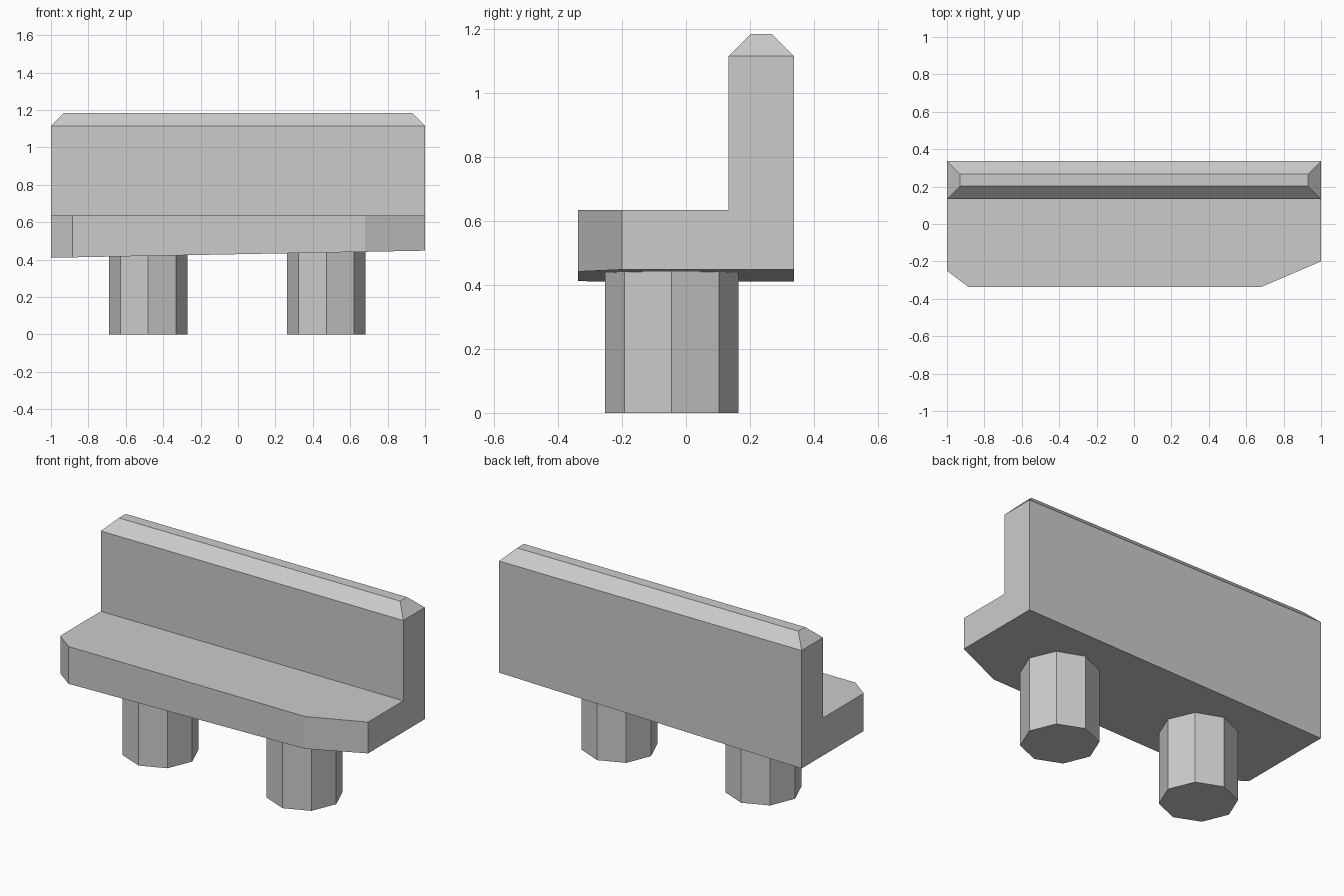
import bpy
import bmesh
from mathutils import Matrix, Vector

cube = bpy.data.objects.get("Cube")
if cube:
    bpy.data.objects.remove(cube, do_unlink=True)

GREY = (0.6, 0.6, 0.6, 1)
grey = bpy.data.materials.new("plain grey")
grey.use_nodes = True
grey.diffuse_color = GREY
grey.node_tree.nodes["Principled BSDF"].inputs["Base Color"].default_value = GREY

SEAT_TOP, BACK_TOP = 0.635, 1.185
BACK_FRONT = 0.133
CHAMFER = 0.07


def underside(x):
    """Height of the gently sloping underside."""
    return 0.429 + 0.019 * x


def finish(bm, name):
    bmesh.ops.recalc_face_normals(bm, faces=bm.faces)
    mesh = bpy.data.meshes.new(name)
    bm.to_mesh(mesh)
    bm.free()
    mesh.materials.append(grey)
    obj = bpy.data.objects.new(name, mesh)
    bpy.context.collection.objects.link(obj)


# Seat slab with uneven cut front corners
outline = [(-1, -0.25), (-0.885, -0.337), (0.68, -0.337),
           (1, -0.2), (1, 0.337), (-1, 0.337)]
bm = bmesh.new()
base = bm.faces.new([bm.verts.new((x, y, underside(x))) for x, y in outline])
slab = bmesh.ops.extrude_face_region(bm, geom=[base], use_keep_orig=True)["geom"]
for v in slab:
    if isinstance(v, bmesh.types.BMVert):
        v.co.z = SEAT_TOP
bmesh.ops.recalc_face_normals(bm, faces=bm.faces)

# Backrest raised from the rear strip of the seat
bmesh.ops.bisect_plane(bm, geom=bm.verts[:] + bm.edges[:] + bm.faces[:],
                       plane_co=(0, BACK_FRONT, 0), plane_no=(0, 1, 0))
strip = [f for f in bm.faces
         if f.normal.z > 0.9 and f.calc_center_median().y > BACK_FRONT]
raised = bmesh.ops.extrude_face_region(bm, geom=strip)["geom"]
bmesh.ops.translate(bm, vec=Vector((0, 0, BACK_TOP - SEAT_TOP)),
                    verts=[v for v in raised if isinstance(v, bmesh.types.BMVert)])

# Chamfered upper ends of the backrest
ends = [e for e in bm.edges
        if all(v.co.z > BACK_TOP - 0.01 and abs(v.co.x) > 0.99 for v in e.verts)]
bmesh.ops.bevel(bm, geom=ends, offset=CHAMFER, segments=1, affect='EDGES')
bmesh.ops.dissolve_limit(bm, angle_limit=0.01, verts=bm.verts, edges=bm.edges)
finish(bm, "bench_seat_and_back")

# Octagonal legs, cut to meet the sloping underside
for name, x in (("right_leg", -0.48), ("left_leg", 0.472)):
    bm = bmesh.new()
    bmesh.ops.create_cone(bm, cap_ends=True, segments=8, radius1=0.209,
                          radius2=0.209, depth=1,
                          matrix=Matrix.Translation((x, -0.045, 0.5)))
    for v in bm.verts:
        if v.co.z > 0.5:
            v.co.z = underside(v.co.x) + 0.002
    finish(bm, name)
